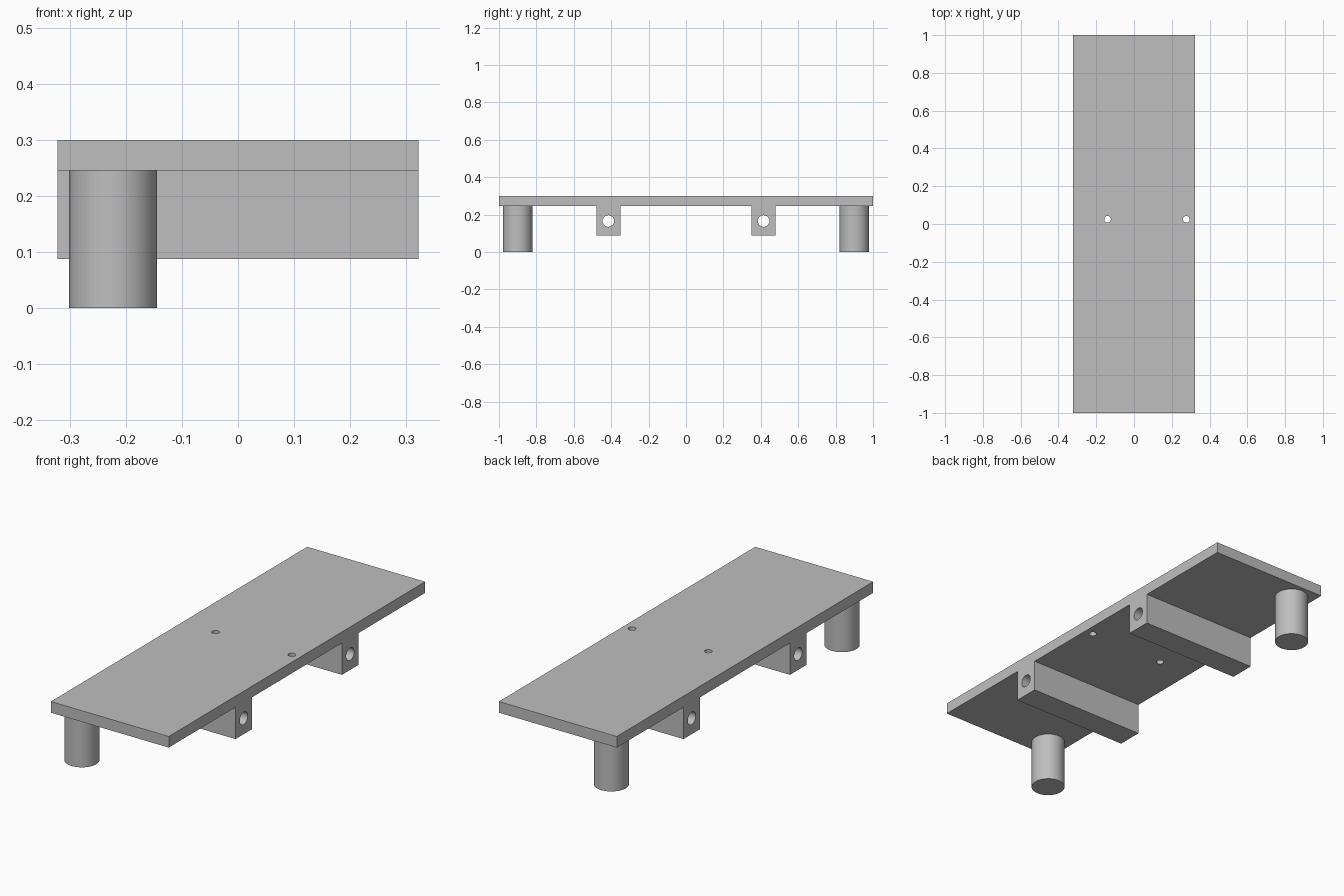
import bpy
import bmesh
import math
from mathutils import Matrix

cube = bpy.data.objects.get("Cube")
if cube:
    bpy.data.objects.remove(cube, do_unlink=True)

HALF_X, HALF_Y = 0.322, 1.0
TOP, UNDERSIDE, RAIL_BOTTOM = 0.30, 0.245, 0.088
RAIL_Y, RAIL_HALF = 0.415, 0.064

grey = bpy.data.materials.new("plain grey")
grey.use_nodes = True
colour = (0.52, 0.52, 0.52, 1)
grey.diffuse_color = colour
grey.node_tree.nodes["Principled BSDF"].inputs["Base Color"].default_value = colour


def make_object(name, bm):
    bmesh.ops.recalc_face_normals(bm, faces=bm.faces)
    mesh = bpy.data.meshes.new(name)
    bm.to_mesh(mesh)
    bm.free()
    mesh.materials.append(grey)
    obj = bpy.data.objects.new(name, mesh)
    bpy.context.collection.objects.link(obj)
    return obj


def add_cylinder(bm, centre, radius, depth, along_x=False, sides=48):
    turn = Matrix.Rotation(math.pi / 2 if along_x else 0, 4, "Y")
    bmesh.ops.create_cone(bm, cap_ends=True, segments=sides, radius1=radius,
                          radius2=radius, depth=depth,
                          matrix=Matrix.Translation(centre) @ turn)


def smooth(obj):
    bpy.ops.object.select_all(action="DESELECT")
    obj.select_set(True)
    bpy.context.view_layer.objects.active = obj
    bpy.ops.object.shade_smooth_by_angle(angle=math.radians(30))


# Plate and its two cross rails: one side profile, extruded across the width
profile = [(HALF_Y, TOP), (-HALF_Y, TOP), (-HALF_Y, UNDERSIDE)]
for y in (-RAIL_Y, RAIL_Y):
    near, far = y - RAIL_HALF, y + RAIL_HALF
    profile += [(near, UNDERSIDE), (near, RAIL_BOTTOM),
                (far, RAIL_BOTTOM), (far, UNDERSIDE)]
profile.append((HALF_Y, UNDERSIDE))
bm = bmesh.new()
face = bm.faces.new([bm.verts.new((-HALF_X, y, z)) for y, z in profile])
sweep = bmesh.ops.extrude_face_region(bm, geom=[face])
bmesh.ops.translate(bm, vec=(2 * HALF_X, 0, 0),
                    verts=[v for v in sweep["geom"] if isinstance(v, bmesh.types.BMVert)])
plate = make_object("plate_with_rails", bm)

# Bores along the rails and small holes through the plate
bm = bmesh.new()
for y in (-RAIL_Y, RAIL_Y):
    add_cylinder(bm, (0, y, 0.166), 0.031, 1, along_x=True)
for x in (-0.14, 0.277):
    add_cylinder(bm, (x, 0.025, 0.27), 0.0175, 0.2)
cutter = make_object("hole_cutter", bm)
cutter.hide_render = True

cut = plate.modifiers.new("holes", "BOOLEAN")
cut.operation = "DIFFERENCE"
cut.solver = "EXACT"
cut.object = cutter
bpy.context.view_layer.objects.active = plate
bpy.ops.object.modifier_apply(modifier=cut.name)
bpy.data.objects.remove(cutter, do_unlink=True)
smooth(plate)

# Round legs near the two ends, on the right half
for name, y in (("front_leg", -0.9), ("back_leg", 0.9)):
    bm = bmesh.new()
    add_cylinder(bm, (-0.2225, y, UNDERSIDE / 2), 0.0785, UNDERSIDE, sides=64)
    smooth(make_object(name, bm))
